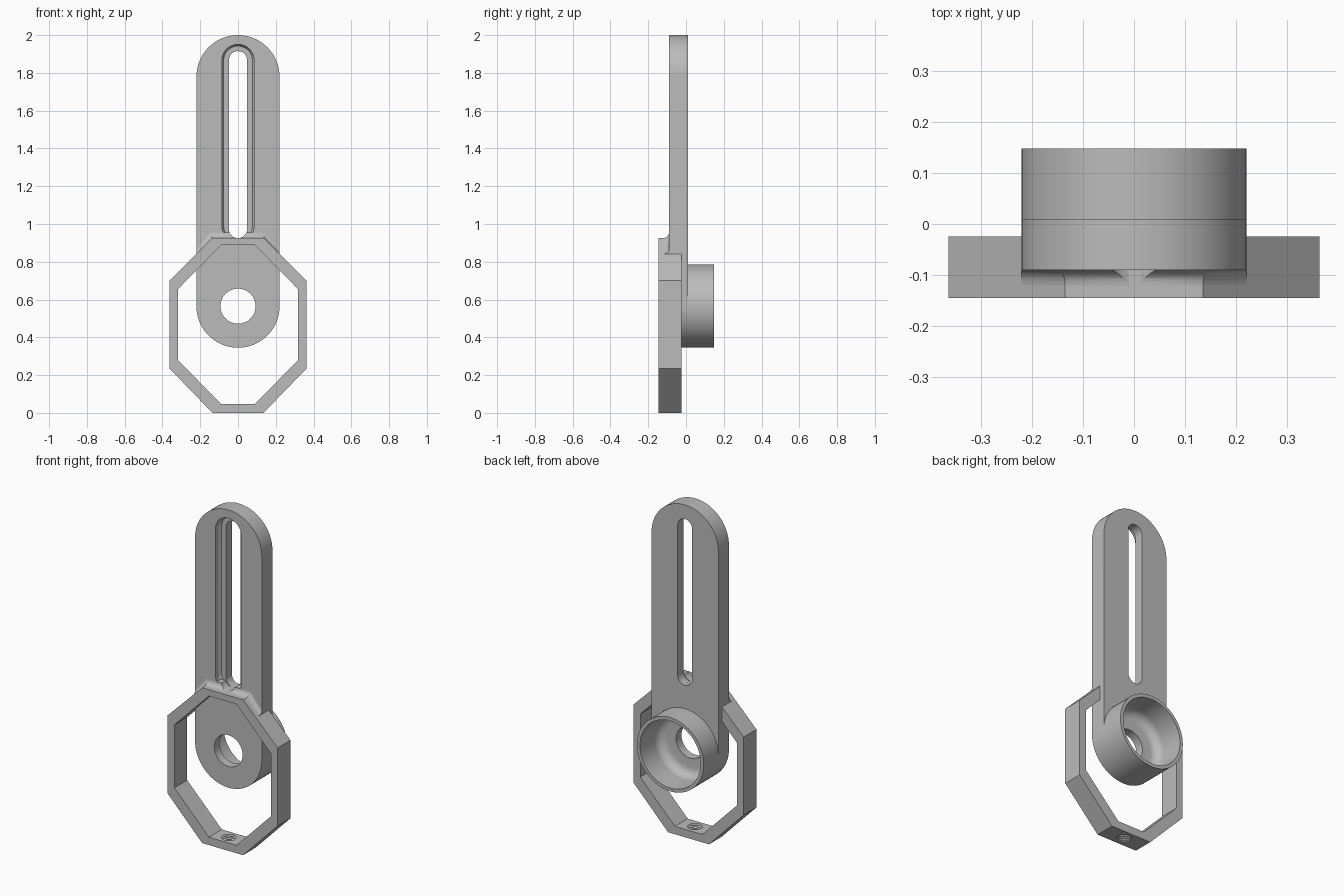
import bpy, bmesh
from math import sin, cos, pi, radians

if "Cube" in bpy.data.objects:
    bpy.data.objects.remove(bpy.data.objects["Cube"])

grey = bpy.data.materials.new("plain grey")
grey.use_nodes = True
grey.diffuse_color = (0.5, 0.5, 0.5, 1)
grey.node_tree.nodes["Principled BSDF"].inputs["Base Color"].default_value = (0.5, 0.5, 0.5, 1)

CUP_Z = 0.565
FRONT, BACK = -0.09, 0.01


def loft(name, loops, closed=False):
    """Solid through matching loops of points; closed joins last to first."""
    bm = bmesh.new()
    rings = [[bm.verts.new(p) for p in loop] for loop in loops]
    n = len(rings[0])
    pairs = list(zip(rings, rings[1:])) + ([(rings[-1], rings[0])] if closed else [])
    for a, b in pairs:
        for i in range(n):
            j = (i + 1) % n
            bm.faces.new((a[i], a[j], b[j], b[i]))
    if not closed:
        bm.faces.new(rings[0])
        bm.faces.new(rings[-1])
    bmesh.ops.recalc_face_normals(bm, faces=bm.faces)
    mesh = bpy.data.meshes.new(name)
    bm.to_mesh(mesh)
    bm.free()
    obj = bpy.data.objects.new(name, mesh)
    bpy.context.collection.objects.link(obj)
    mesh.materials.append(grey)
    return obj


def prism(name, outline, y0, y1):
    return loft(name, [[(x, y, z) for x, z in outline] for y in (y0, y1)])


def stadium(r, low, high, n=32):
    """Upright rounded slot outline between two arc centres."""
    top = [(r * cos(pi * i / n), high + r * sin(pi * i / n)) for i in range(n + 1)]
    return top + [(-x, low + high - z) for x, z in top]


def lathe(name, profile, closed=False, n=64):
    """Turn (radius, y) points about the cup axis."""
    return loft(name, [[(r * cos(2 * pi * i / n), y, CUP_Z + r * sin(2 * pi * i / n))
                        for i in range(n)] for r, y in profile], closed)


def cut(obj, cutter, keep=False):
    mod = obj.modifiers.new("cut", 'BOOLEAN')
    mod.operation, mod.solver, mod.object = 'DIFFERENCE', 'EXACT', cutter
    bpy.context.view_layer.objects.active = obj
    bpy.ops.object.modifier_apply(modifier=mod.name)
    if not keep:
        bpy.data.objects.remove(cutter)


def mirrored(half):
    """Complete an outline from its +x half, listed bottom to top."""
    return half + [(-x, z) for x, z in reversed(half)]


# Slotted arm with a stepped slot
arm = prism("slotted_arm", stadium(0.22, CUP_Z, 1.78), FRONT, BACK)
cut(arm, loft("recess_cutter", [[(x, y, z) for x, z in stadium(r, 0.99, 1.866)]
                                for r, y in ((0.085, -0.12), (0.085, -0.06), (0.076, -0.045))]))
cut(arm, prism("slot_cutter", stadium(0.048, 0.973, 1.867), -0.2, 0.1))

# Round socket with a filleted floor and a central hole
fillet = [(0.15 + 0.05 * sin(radians(a)), 0.01 - 0.05 * cos(radians(a))) for a in range(0, 91, 15)]
cut(arm, lathe("socket_cutter", fillet + [(0.2, 0.1)]))
cut(arm, lathe("hole_cutter", [(0.093, -0.2), (0.093, 0.2)]))
cup = lathe("socket_wall", [(0.2, BACK), (0.22, BACK), (0.22, 0.148), (0.2, 0.148)], closed=True)

# Octagonal frame
outer = [(0.135, 0), (0.363, 0.235), (0.363, 0.70), (0.135, 0.926)]
inner = [(0.09, 0.047), (0.318, 0.28), (0.318, 0.655), (0.09, 0.888)]
frame = prism("octagon_frame", mirrored(outer), -0.145, -0.024)
cut(frame, prism("opening_cutter", mirrored(inner), -0.3, 0.1))

# Threaded hole through the foot of the frame
thread = [(0.042 if i % 2 else 0.035, -0.004 + i * 0.0055) for i in range(11)]
cut(frame, loft("thread_cutter", [[(r * cos(2 * pi * i / 32), -0.085 + r * sin(2 * pi * i / 32), z)
                                   for i in range(32)] for r, z in thread]))

# Concave blend between the frame top and the arm
sections = []
for x, z, sx, sz in ((0.22, 0.842, 0, 0.7), (0.135, 0.926, 0.4, 1),
                     (-0.135, 0.926, -0.4, 1), (-0.22, 0.842, 0, 0.7)):
    curve = [(0.03 * (1 - sin(radians(a))), FRONT - 0.03 * (1 - cos(radians(a))))
             for a in range(0, 91, 15)]
    path = curve + [(-0.02, -0.12), (-0.02, -0.05), (0.03, -0.05)]
    sections.append([(x + sx * d, y, z + sz * d) for d, y in path])
blend = loft("frame_blend", sections)
cut(blend, prism("blend_slot_cutter", stadium(0.048, 0.973, 1.867), -0.2, 0.1))

# Smooth the round surfaces, keeping crisp edges
for obj in (arm, cup, frame, blend):
    bpy.ops.object.select_all(action='DESELECT')
    obj.select_set(True)
    bpy.context.view_layer.objects.active = obj
    bpy.ops.object.shade_smooth_by_angle(angle=radians(30))
